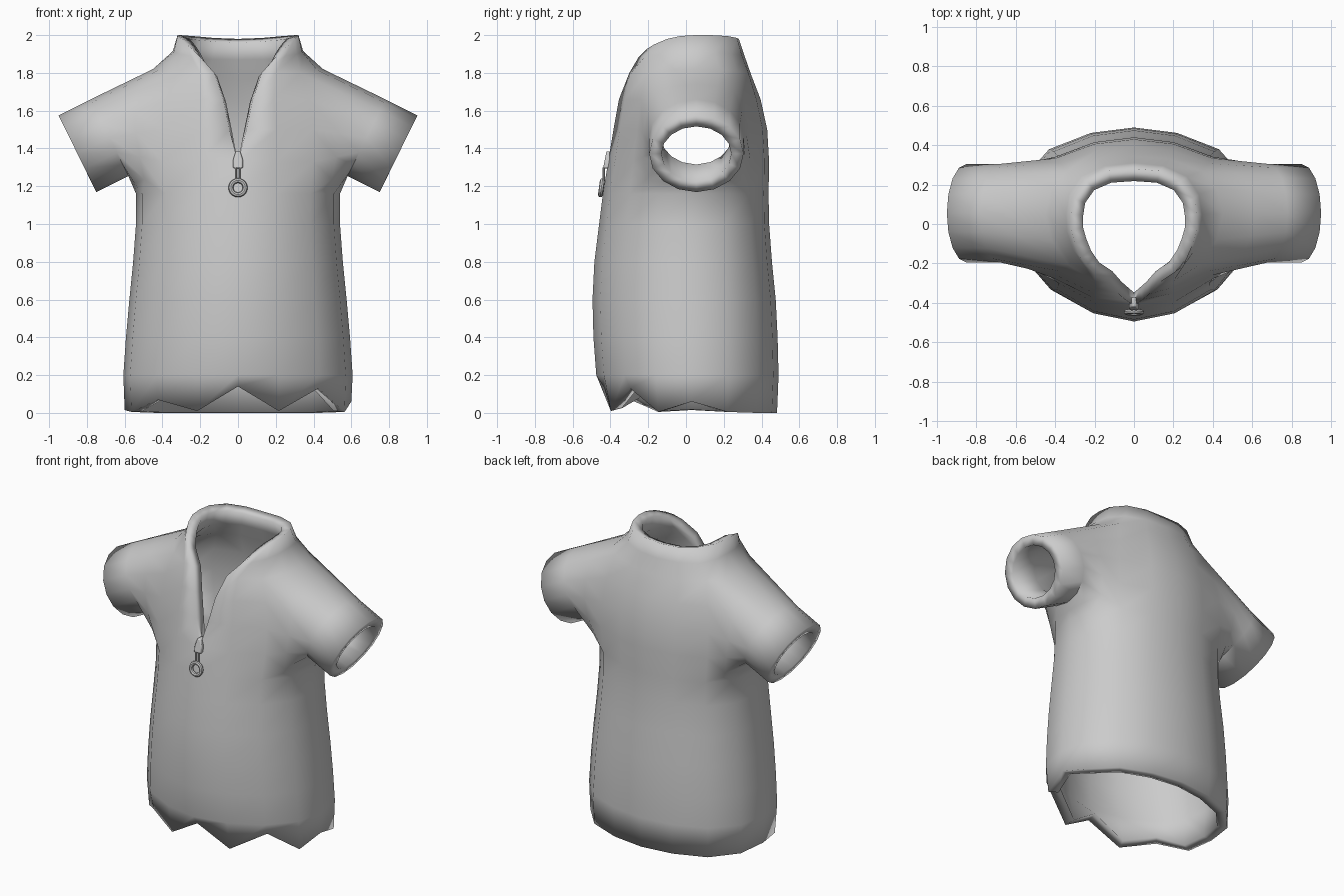
import bpy, bmesh, math
from mathutils import Vector

if "Cube" in bpy.data.objects:
    bpy.data.objects.remove(bpy.data.objects["Cube"])

grey = bpy.data.materials.new("grey fabric")
grey.diffuse_color = (0.6, 0.6, 0.6, 1)
grey.use_nodes = True
grey.node_tree.nodes["Principled BSDF"].inputs["Base Color"].default_value = grey.diffuse_color


def finish(ob, angle=40):
    ob.data.materials.append(grey)
    bpy.ops.object.select_all(action='DESELECT')
    ob.select_set(True)
    bpy.context.view_layer.objects.active = ob
    bpy.ops.object.shade_smooth_by_angle(angle=math.radians(angle))


def make(name, bm):
    me = bpy.data.meshes.new(name)
    bm.to_mesh(me)
    bm.free()
    ob = bpy.data.objects.new(name, me)
    bpy.context.collection.objects.link(ob)
    return ob


# Half cross-section from centre front to centre back, scaled per row
U = [0, .36, .71, .94, 1, .94, .71, .36, 0]
V = [-1, -.92, -.70, -.38, 0, .42, .76, .94, 1]
# Rows: height, half width, front depth, back depth, neck opening half width
ROWS = [(0.01, .60, -.435, .482, 0), (.2, .607, -.475, .49, 0),
        (.4, .593, -.49, .485, 0), (.6, .575, -.495, .475, 0),
        (.8, .555, -.485, .455, 0), (1.0, .54, -.46, .44, 0),
        (1.16, .54, -.44, .437, 0), (1.33, .56, -.412, .44, 0),
        (1.5, .56, -.384, .43, .045), (1.66, .53, -.355, .395, .078)]
# Shoulder, neck base and collar edge
SHOULDER = [(.125, -.30, 1.80), (.20, -.29, 1.80), (.33, -.21, 1.80),
            (.42, -.08, 1.815), (.45, .05, 1.82), (.42, .18, 1.815),
            (.34, .27, 1.81), (.18, .33, 1.80), (0, .345, 1.79)]
NECK = [(.20, -.25, 1.885), (.25, -.215, 1.89), (.31, -.13, 1.90),
        (.34, -.04, 1.91), (.345, .05, 1.915), (.33, .15, 1.91),
        (.27, .24, 1.90), (.15, .295, 1.895), (0, .31, 1.89)]
COLLAR = [(.24, -.21, 1.925), (.27, -.17, 1.95), (.30, -.10, 1.98),
          (.32, -.03, 1.995), (.32, .05, 2.0), (.305, .13, 2.0),
          (.24, .22, 1.995), (.13, .27, 1.985), (0, .28, 1.98)]
# Jagged hem heights, right and left sides
HEM = {1: [.14, .01, .13, .005, .06, .005, 0, 0, 0],
       -1: [.14, .01, .07, .005, .015, .005, 0, 0, 0]}
ARM_LOW, ARM_HIGH, C0, C1 = 6, 10, 2, 6   # armhole rows and columns


def torso_rows(side):
    rows = []
    for r, (z, w, front, back, gap) in enumerate(ROWS):
        row = []
        for c in range(9):
            y = .03 + (V[c] * (.03 - front) if V[c] < 0 else V[c] * (back - .03))
            x = gap if c == 0 else U[c] * w
            row.append((x, y, HEM[side][c] if r == 0 else z))
        rows.append(row)
    return rows + [SHOULDER, NECK, COLLAR]


def sleeve_ring(k):
    # Tilted ring, k is the distance inward from the cuff
    c = Vector((.85 - .894 * k, .055, 1.372 + .447 * k))
    ring = []
    for i in range(16):
        a = math.tau * i / 16
        ring.append(c + Vector((-.1, 0, -.203)) * math.cos(a)
                    + Vector((0, .25, 0)) * math.sin(a))
    return ring


bm = bmesh.new()
for side in (1, -1):
    def vert(p):
        return bm.verts.new((p[0] * side, p[1], p[2]))
    grid = [[vert(p) for p in row] for row in torso_rows(side)]
    for r in range(len(grid) - 1):
        for c in range(8):
            if not (ARM_LOW <= r < ARM_HIGH and C0 <= c < C1):
                f = [grid[r][c], grid[r][c + 1], grid[r + 1][c + 1], grid[r + 1][c]]
                bm.faces.new(f if side > 0 else f[::-1])
    # Sleeve grown out of the armhole
    hole = ([grid[ARM_LOW][c] for c in range(4, 7)]
            + [grid[r][C1] for r in range(7, 10)]
            + [grid[ARM_HIGH][c] for c in range(6, 1, -1)]
            + [grid[r][C0] for r in range(9, 6, -1)]
            + [grid[ARM_LOW][c] for c in (2, 3)])
    upper, cuff = sleeve_ring(.19), sleeve_ring(0)
    blend = [(Vector((h.co.x * side, h.co.y, h.co.z)) + u) / 2 for h, u in zip(hole, upper)]
    loops = [hole] + [[vert(p) for p in ring] for ring in (blend, upper, cuff)]
    for a, b in zip(loops, loops[1:]):
        for i in range(16):
            j = (i + 1) % 16
            f = [a[i], a[j], b[j], b[i]]
            bm.faces.new(f if side > 0 else f[::-1])
bmesh.ops.remove_doubles(bm, verts=bm.verts, dist=.0005)
bmesh.ops.recalc_face_normals(bm, faces=bm.faces)
shirt = make("shirt", bm)
cloth = shirt.modifiers.new("cloth thickness", 'SOLIDIFY')
cloth.thickness = .065
cloth.offset = -1
finish(shirt, 50)

# Zip slider: tapered plate
bm = bmesh.new()
outline = [(-.012, 1.385), (-.026, 1.34), (-.026, 1.295), (.026, 1.295), (.026, 1.34), (.012, 1.385)]
face = bm.faces.new([bm.verts.new((x, -.44 + (z - 1.29) * .2, z)) for x, z in outline])
ext = bmesh.ops.extrude_face_region(bm, geom=[face])
bmesh.ops.translate(bm, verts=[v for v in ext['geom'] if isinstance(v, bmesh.types.BMVert)], vec=(0, .05, 0))
bmesh.ops.recalc_face_normals(bm, faces=bm.faces)
slider = make("zip_slider", bm)
bev = slider.modifiers.new("soft edges", 'BEVEL')
bev.width, bev.segments = .007, 2
finish(slider)

# Zip link between slider and ring
for x in (-.011, .011):
    bpy.ops.mesh.primitive_cylinder_add(vertices=8, radius=.006, depth=.07, location=(x, -.436, 1.265))
    bpy.context.object.name = "zip_link"
    finish(bpy.context.object)

# Zip pull ring
bpy.ops.mesh.primitive_torus_add(major_segments=20, minor_segments=8, major_radius=.038,
                                 minor_radius=.013, location=(0, -.448, 1.192),
                                 rotation=(math.radians(82), 0, 0))
bpy.context.object.name = "zip_ring"
finish(bpy.context.object)
